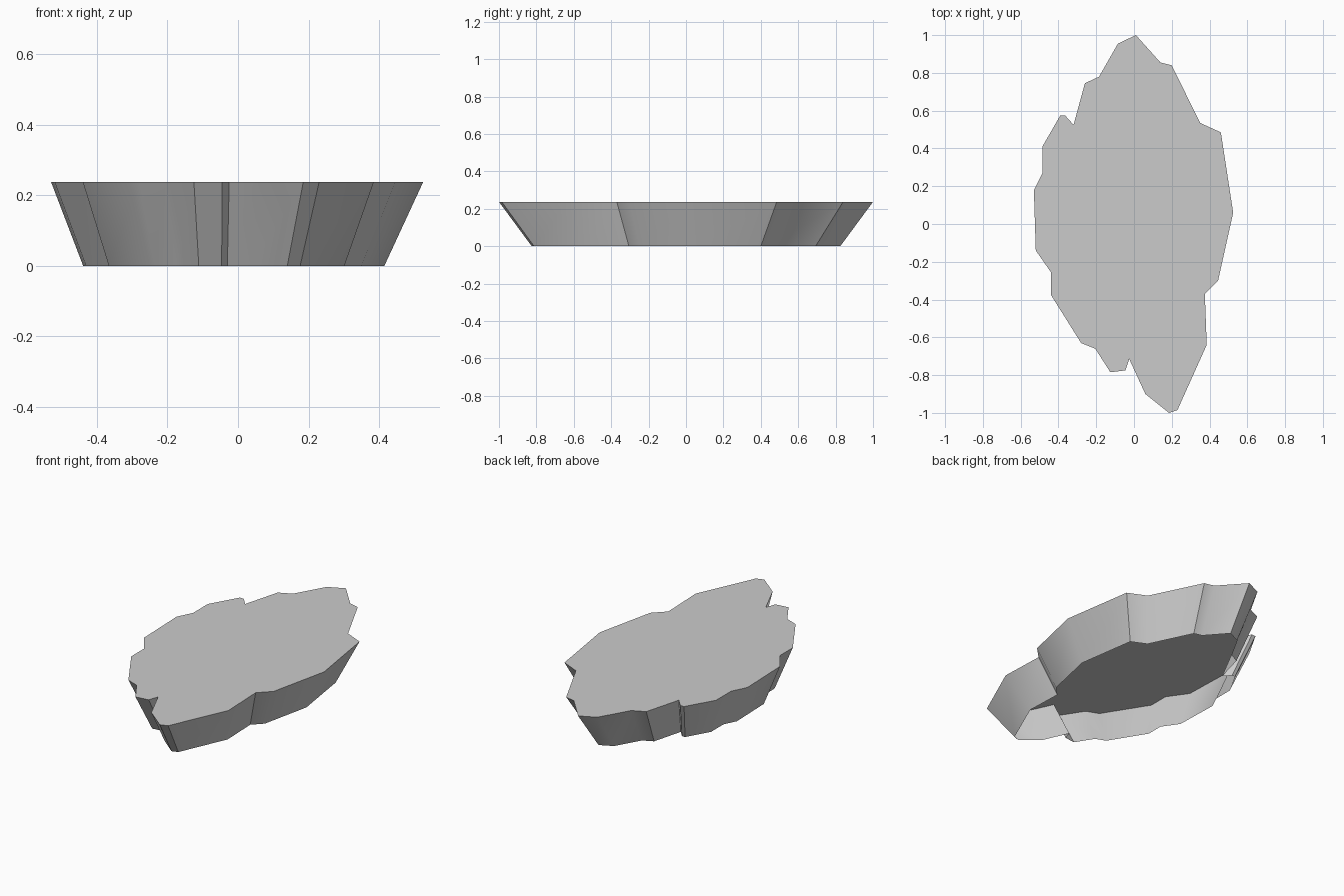
import bpy
import bmesh
from math import radians

cube = bpy.data.objects.get("Cube")
if cube:
    bpy.data.objects.remove(cube, do_unlink=True)

HEIGHT = 0.237

# Jagged rim of the slab, counter-clockwise from the back tip
RIM = [
    (0.01, 1), (-0.085, 0.955), (-0.185, 0.78), (-0.26, 0.745),
    (-0.32, 0.525), (-0.365, 0.575), (-0.39, 0.575), (-0.485, 0.41),
    (-0.485, 0.27), (-0.53, 0.18), (-0.52, -0.14), (-0.44, -0.255),
    (-0.44, -0.375), (-0.28, -0.63), (-0.205, -0.66), (-0.125, -0.785),
    (-0.045, -0.775), (-0.025, -0.715), (0.06, -0.9), (0.185, -1),
    (0.23, -0.985), (0.385, -0.64), (0.375, -0.37), (0.445, -0.3),
    (0.525, 0.06), (0.46, 0.485), (0.35, 0.535), (0.2, 0.84), (0.14, 0.855),
]


def make_material(name, color):
    mat = bpy.data.materials.new(name)
    mat.use_nodes = True
    mat.diffuse_color = color
    mat.node_tree.nodes["Principled BSDF"].inputs["Base Color"].default_value = color
    return mat


def taper(x, y):
    """Foot position below a rim point."""
    return (0.81 * x - 0.01, 0.825 * y, 0)


# Flat cap with walls leaning inwards, open underneath
bm = bmesh.new()
top = [bm.verts.new((x, y, HEIGHT)) for x, y in RIM]
foot = [bm.verts.new(taper(x, y)) for x, y in RIM]
bm.faces.new(top)
for i in range(len(RIM)):
    j = (i + 1) % len(RIM)
    bm.faces.new((foot[i], foot[j], top[j], top[i]))

mesh = bpy.data.meshes.new("rock_slab")
bm.to_mesh(mesh)
bm.free()
slab = bpy.data.objects.new("rock_slab", mesh)
bpy.context.collection.objects.link(slab)
mesh.materials.append(make_material("stone_grey", (0.6, 0.6, 0.6, 1)))

# Soft wall shading with crisp rim and corners
bpy.ops.object.select_all(action="DESELECT")
slab.select_set(True)
bpy.context.view_layer.objects.active = slab
bpy.ops.object.shade_smooth_by_angle(angle=radians(40))
